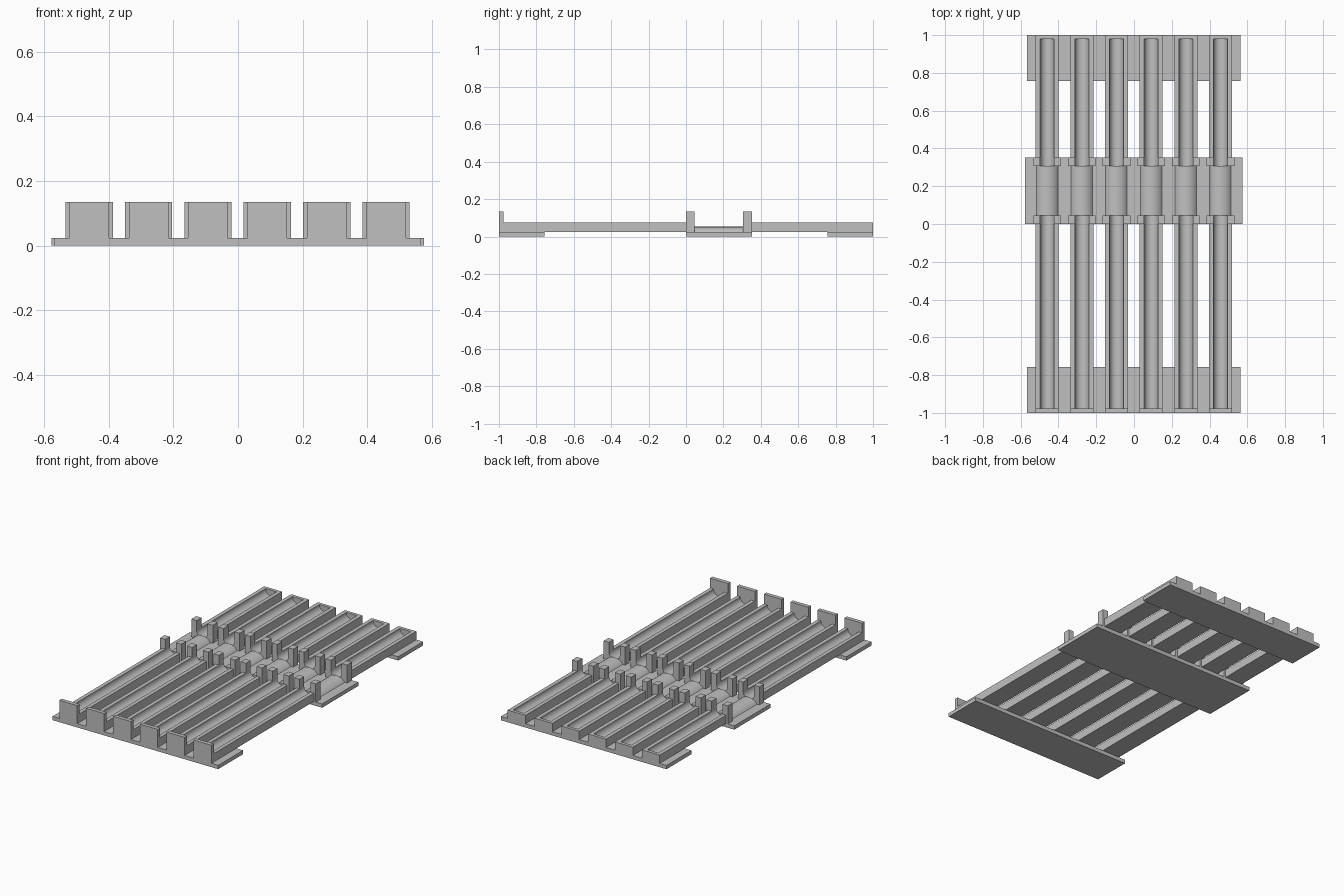
import bpy, bmesh, math

if "Cube" in bpy.data.objects:
    bpy.data.objects.remove(bpy.data.objects["Cube"], do_unlink=True)

# Single plain grey material
grey = bpy.data.materials.new("plain_grey")
grey.use_nodes = True
colour = (0.53, 0.53, 0.53, 1)
grey.diffuse_color = colour
grey.node_tree.nodes["Principled BSDF"].inputs["Base Color"].default_value = colour

PLATE = 0.0235    # plate thickness
RIM = 0.075       # top of the trough rims
TALL = 0.135      # top of posts and end walls
PITCH = 0.1835    # spacing of the six lanes
HALF = 0.061      # half width of a trough
BORE = 0.037      # channel radius
POST = 0.073      # outer half width of a post pair


def extrude(name, profile, y0, y1, smooth=False):
    """Extrude an x-z profile from y0 to y1."""
    bm = bmesh.new()
    face = bm.faces.new([bm.verts.new((x, y0, z)) for x, z in profile])
    out = bmesh.ops.extrude_face_region(bm, geom=[face])
    moved = [v for v in out["geom"] if isinstance(v, bmesh.types.BMVert)]
    bmesh.ops.translate(bm, verts=moved, vec=(0, y1 - y0, 0))
    bmesh.ops.recalc_face_normals(bm, faces=bm.faces)
    mesh = bpy.data.meshes.new(name)
    bm.to_mesh(mesh)
    bm.free()
    mesh.materials.append(grey)
    obj = bpy.data.objects.new(name, mesh)
    bpy.context.collection.objects.link(obj)
    if smooth:
        bpy.ops.object.select_all(action="DESELECT")
        obj.select_set(True)
        bpy.context.view_layer.objects.active = obj
        bpy.ops.object.shade_smooth_by_angle(angle=math.radians(30))
    return obj


def box(name, x0, x1, y0, y1, z0, z1):
    return extrude(name, [(x0, z0), (x1, z0), (x1, z1), (x0, z1)], y0, y1)


def trough_profile(cx, steps=16):
    """Block with a half-round channel cut in the top."""
    pts = [(cx - HALF, RIM), (cx - HALF, PLATE), (cx + HALF, PLATE), (cx + HALF, RIM)]
    for i in range(steps + 1):
        a = math.pi * i / steps
        pts.append((cx + BORE * math.cos(a), RIM - BORE * math.sin(a)))
    return pts


def saddle_profile(cx, steps=14, half=0.057, rise=0.029):
    """Low convex arc standing on the plate."""
    r = (half ** 2 + rise ** 2) / (2 * rise)
    span = math.asin(half / r)
    angles = [span * (1 - 2 * i / steps) for i in range(steps + 1)]
    return [(cx + r * math.sin(a), PLATE + rise - r + r * math.cos(a)) for a in angles]


# Base plates
box("front_plate", -0.567, 0.565, -1, -0.757, 0, PLATE)
box("middle_plate", -0.577, 0.575, 0, 0.353, 0, PLATE)
box("back_plate", -0.567, 0.565, 0.757, 1, 0, PLATE)

for lane in range(6):
    cx = -0.001 + PITCH * (lane - 2.5)
    # Long troughs
    extrude("front_trough", trough_profile(cx), -0.976, 0.045, True)
    extrude("back_trough", trough_profile(cx), 0.306, 0.98, True)
    # Closed ends: tall in front, rim height behind
    box("front_end_wall", cx - HALF, cx + HALF, -1, -0.976, PLATE, TALL)
    box("back_end_wall", cx - HALF, cx + HALF, 0.98, 1, PLATE, RIM)
    # Rounded saddle between the posts
    extrude("saddle", saddle_profile(cx), 0.045, 0.306, True)
    # Guide posts
    for side in (-1, 1):
        x0, x1 = sorted((cx + side * BORE, cx + side * POST))
        for y0, y1 in ((0, 0.045), (0.306, 0.353)):
            box("guide_post", x0, x1, y0, y1, PLATE, TALL)
